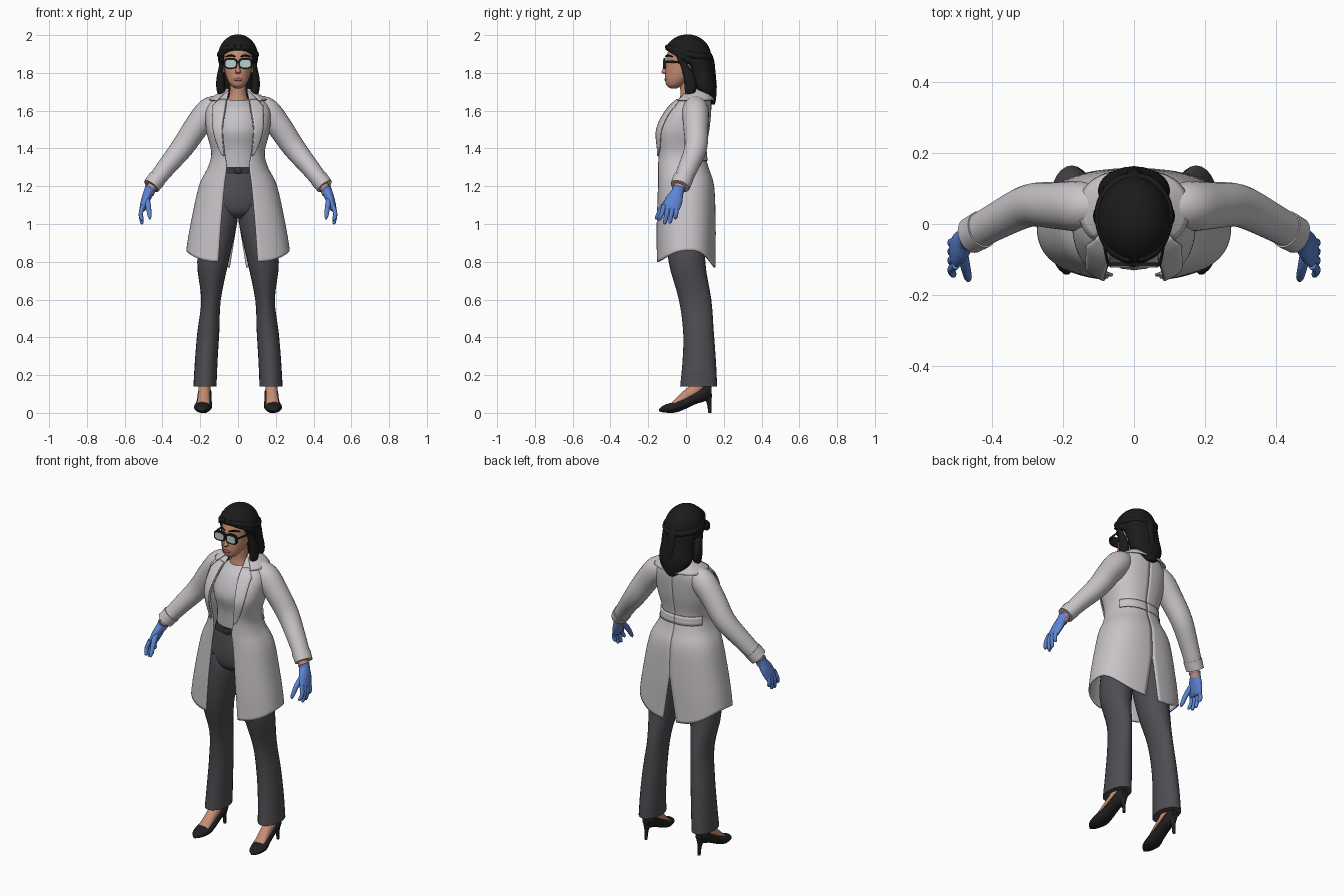
import bpy, bmesh, math
from mathutils import Vector, Matrix

if "Cube" in bpy.data.objects:
    bpy.data.objects.remove(bpy.data.objects["Cube"])


def material(name, *rgb):
    mat = bpy.data.materials.new(name)
    mat.use_nodes = True
    mat.diffuse_color = (*rgb, 1)
    shader = next(n for n in mat.node_tree.nodes if n.type == "BSDF_PRINCIPLED")
    shader.inputs["Base Color"].default_value = (*rgb, 1)
    shader.inputs["Roughness"].default_value = .7
    return mat


COAT = material("coat_grey", .58, .55, .575)
SHIRT = material("shirt_grey", .56, .54, .57)
TROUSER = material("trouser_charcoal", .075, .075, .085)
BELT = material("belt_dark_grey", .035, .035, .04)
HAIR = material("hair_black", .011, .011, .011)
SHOE = material("shoe_black", .014, .014, .015)
SKIN = material("skin_tan", .58, .27, .175)
LIPS = material("lips_rose", .38, .13, .1)
GLOVE = material("glove_blue", .11, .235, .66)
LENS = material("lens_pale_green", .5, .62, .6)


def finish(name, bm, mat, mirror=False, thickness=0):
    bmesh.ops.recalc_face_normals(bm, faces=bm.faces)
    mesh = bpy.data.meshes.new(name)
    bm.to_mesh(mesh)
    bm.free()
    mesh.materials.append(mat)
    for poly in mesh.polygons:
        poly.use_smooth = True
    mesh.set_sharp_from_angle(angle=math.radians(50))
    obj = bpy.data.objects.new(name, mesh)
    bpy.context.collection.objects.link(obj)
    if thickness:
        solid = obj.modifiers.new("Thickness", "SOLIDIFY")
        solid.thickness, solid.offset = thickness, 0
    if mirror:
        obj.modifiers.new("Mirror", "MIRROR").use_mirror_merge = thickness == 0
    return obj


def smooth(rows, n):
    """Catmull-Rom curve through rows of numbers."""
    ext = [rows[0]] + list(rows) + [rows[-1]]
    out = []
    for a, b, c, d in zip(ext, ext[1:], ext[2:], ext[3:]):
        for i in range(n):
            t = i / n
            out.append(tuple(
                q + t * (r - p + t * (2*p - 5*q + 4*r - s + t * (3*(q - r) + s - p))) / 2
                for p, q, r, s in zip(a, b, c, d)))
    return out + [tuple(rows[-1])]


def signed_pow(v, p):
    return math.copysign(abs(v) ** p, v)


def grid_faces(bm, rings, closed):
    for lo, hi in zip(rings, rings[1:]):
        for i in range(len(lo) - (not closed)):
            j = (i + 1) % len(lo)
            bm.faces.new((lo[i], lo[j], hi[j], hi[i]))


def loft(name, rows, mat, axis="z", sides=24, steps=4, power=1, mirror=False):
    """Rows are x, y, z and two radii; rings lie across z, across y or across the path."""
    rows = smooth(rows, steps) if steps > 1 else rows
    centres = [Vector(r[:3]) for r in rows]
    bm = bmesh.new()
    rings = []
    for k, row in enumerate(rows):
        if axis == "z":
            u, v = Vector((1, 0, 0)), Vector((0, 1, 0))
        elif axis == "y":
            u, v = Vector((1, 0, 0)), Vector((0, 0, 1))
        else:
            ref = Vector((0, 0, 1)) if axis == "flat" else Vector((0, 1, 0))
            tangent = centres[min(k + 1, len(rows) - 1)] - centres[max(k - 1, 0)]
            u = tangent.cross(ref).normalized()
            v = u.cross(tangent).normalized()
        angles = [2 * math.pi * i / sides for i in range(sides)]
        rings.append([bm.verts.new(centres[k]
                                   + u * row[3] * signed_pow(math.cos(a), power)
                                   + v * row[4] * signed_pow(math.sin(a), power)) for a in angles])
    grid_faces(bm, rings, True)
    bm.faces.new(rings[0])
    bm.faces.new(rings[-1])
    return finish(name, bm, mat, mirror)


def sheet(name, func, nu, nv, mat, thickness=.008):
    bm = bmesh.new()
    rings = [[bm.verts.new(func(i / nu, j / nv)) for i in range(nu + 1)] for j in range(nv + 1)]
    grid_faces(bm, rings, False)
    return finish(name, bm, mat, True, thickness)


def ball(name, loc, size, mat, mirror=False, cut=None):
    bm = bmesh.new()
    bmesh.ops.create_uvsphere(bm, u_segments=32, v_segments=20, radius=1,
                              matrix=Matrix.Translation(loc) @ Matrix.Diagonal((*size, 1)))
    if cut:
        bmesh.ops.bisect_plane(bm, geom=bm.verts[:] + bm.edges[:] + bm.faces[:],
                               plane_co=cut[0], plane_no=cut[1], clear_inner=True)
    return finish(name, bm, mat, mirror, .012 if cut else 0)


# Coat profile: height, half width, front y, back y, x of the front edge
PROFILE = smooth([(1.71, .062, .01, .11, .048), (1.67, .115, -.03, .125, .055),
                  (1.61, .165, -.095, .13, .065), (1.5, .165, -.157, .12, .08),
                  (1.38, .138, -.152, .1, .07), (1.3, .155, -.15, .115, .06),
                  (1.2, .203, -.15, .145, .072), (1, .247, -.157, .153, .09),
                  (.86, .27, -.157, .153, .1), (.74, .28, -.157, .153, .108)], 8)


def coat_section(z):
    for a, b in zip(PROFILE, PROFILE[1:]):
        if a[0] >= z >= b[0]:
            t = (a[0] - z) / (a[0] - b[0])
            return [p + (q - p) * t for p, q in zip(a, b)][1:]
    return PROFILE[0][1:]


def coat_angle(z, x):
    return math.asin(min(1, x / coat_section(z)[0]) ** 1.2)


def coat_point(z, angle, off=0):
    w, front, back, _ = coat_section(z)
    p = 1 / 1.2
    return Vector(((w + off) * signed_pow(math.sin(angle), p), (front + back) / 2
                   - ((back - front) / 2 + off) * signed_pow(math.cos(angle), p), z))


def coat_body(s, v):
    c = math.cos(math.pi * s)
    hem = .86 - (.06 if c > 0 else .09) * c * c
    z = 1.71 + (hem - 1.71) * v
    start = coat_angle(z, coat_section(z)[3])
    end = math.pi - coat_angle(z, max(0, 1.04 - z) * .16)
    return coat_point(z, start + (end - start) * s)


def lapel(s, v):
    z = 1.66 - .3 * v
    edge = coat_section(z)[3]
    width = .065 * min(1, .5 + v * 4) * (1 - v) ** .6 + .003
    return coat_point(z, coat_angle(z, edge + width * s), .01)


def collar(s, v):
    return coat_point(1.715 - .06 * v, .75 + (math.pi - .75) * s, .004 + .018 * v)


def back_belt(s, v):
    return coat_point(1.385 - .05 * v, 2 + (math.pi - 2) * s, .007)


sheet("coat_body", coat_body, 40, 60, COAT)
sheet("coat_lapels", lapel, 6, 24, COAT, .007)
sheet("coat_collar", collar, 20, 6, COAT)
sheet("coat_back_belt", back_belt, 16, 3, COAT)

# Sleeves, wrists and gloves
loft("sleeves", [(.09, .05, 1.635, .05, .05), (.15, .05, 1.6, .07, .07), (.22, .052, 1.515, .066, .066),
                 (.295, .052, 1.405, .06, .06), (.38, .012, 1.3, .05, .053),
                 (.455, -.03, 1.205, .043, .048)], COAT, "path", mirror=True)
loft("sleeve_cuffs", [(.428, -.015, 1.24, .049, .054), (.459, -.032, 1.2, .046, .052)],
     COAT, "path", steps=1, mirror=True)
loft("wrists", [(.44, -.025, 1.23, .028, .032), (.472, -.045, 1.16, .026, .03)], SKIN, "path", mirror=True)
loft("glove_palms", [(.463, -.04, 1.188, .032, .036), (.472, -.045, 1.17, .027, .032),
                     (.488, -.062, 1.13, .024, .045), (.503, -.08, 1.085, .018, .045),
                     (.506, -.083, 1.07, .01, .036)], GLOVE, "path", mirror=True)
for finger, base, tip, low in (("index", -.115, -.142, 1.018), ("middle", -.093, -.112, 1),
                               ("ring", -.071, -.084, 1.003), ("little", -.05, -.056, 1.025)):
    mid = (base + tip) / 2
    loft("glove_" + finger + "_fingers", [(.502, base, 1.1, .012, .013), (.515, mid, 1.055, .011, .012),
                                          (.509, tip, low + .008, .009, .01), (.507, tip, low, .003, .003)],
         GLOVE, "path", sides=12, mirror=True)
loft("glove_thumbs", [(.485, -.075, 1.14, .016, .018), (.475, -.12, 1.095, .014, .015),
                      (.468, -.15, 1.045, .011, .011), (.467, -.16, 1.025, .004, .004)],
     GLOVE, "path", sides=12, mirror=True)

# Shirt, belt and trousers
loft("shirt", [(0, .035, 1.665, .052, .05), (0, .03, 1.645, .075, .075), (0, .01, 1.6, .115, .1),
               (0, -.015, 1.5, .13, .115), (0, -.01, 1.4, .115, .098), (0, 0, 1.28, .12, .098)], SHIRT)
loft("belt", [(0, 0, 1.302, .122, .104), (0, 0, 1.265, .133, .109)], BELT, steps=1, sides=40)
ball("belt_buckle", (0, -.108, 1.283), (.022, .007, .017), BELT)
loft("trouser_hips", [(0, 0, 1.285, .122, .1), (0, 0, 1.2, .15, .112), (0, 0, 1.12, .165, .115),
                      (0, 0, 1.06, .13, .1), (0, 0, 1.03, .05, .06)], TROUSER)
loft("trouser_legs", [(.085, 0, 1.12, .075, .1), (.094, 0, 1.02, .092, .108), (.133, .005, .8, .083, .097),
                      (.143, .048, .6, .052, .086), (.157, .066, .43, .058, .081),
                      (.168, .07, .28, .06, .088), (.175, .067, .14, .061, .098)], TROUSER, mirror=True)

# Feet and heeled shoes
loft("feet", [(.184, -.065, .045, .034, .014), (.18, 0, .088, .032, .03),
              (.178, .06, .135, .032, .036), (.177, .07, .2, .034, .036)], SKIN, "path", mirror=True)
loft("shoes", [(.19, -.142, .014, .006, .006), (.189, -.115, .022, .032, .02),
               (.186, -.06, .03, .047, .029), (.18, -.01, .05, .042, .032),
               (.178, .05, .082, .037, .036), (.176, .1, .104, .036, .042),
               (.176, .134, .115, .02, .03)], SHOE, "y", mirror=True)
loft("shoe_heels", [(.176, .112, .1, .026, .026), (.176, .122, .05, .011, .012),
                    (.176, .127, 0, .008, .009)], SHOE, sides=12, mirror=True)

# Head, neck and face
loft("neck", [(0, .03, 1.6, .085, .07), (0, .025, 1.66, .055, .058), (0, .02, 1.7, .044, .05),
              (0, .015, 1.8, .044, .05)], SKIN)
loft("head", [(0, -.065, 1.718, .014, .015), (0, -.06, 1.732, .036, .042), (0, -.045, 1.76, .054, .065),
              (0, -.02, 1.8, .068, .09), (0, 0, 1.85, .077, .106), (0, .006, 1.9, .08, .105),
              (0, .01, 1.95, .067, .085), (0, .01, 1.985, .025, .03)], SKIN, sides=32)
loft("nose", [(0, -.098, 1.86, .008, .01), (0, -.112, 1.815, .012, .014), (0, -.112, 1.803, .015, .018),
              (0, -.105, 1.794, .008, .01)], SKIN, sides=16)
ball("ears", (.078, .008, 1.825), (.01, .02, .032), SKIN, True)
ball("lips", (0, -.105, 1.765), (.024, .009, .009), LIPS)
loft("eyebrows", [(.014, -.107, 1.886, .004, .004), (.04, -.098, 1.893, .005, .005),
                  (.064, -.07, 1.886, .003, .003)], HAIR, "flat", sides=8, mirror=True)

# Glasses
loft("glasses_rims", [(.039, -.108, 1.85, .037, .029), (.039, -.12, 1.85, .037, .029)],
     HAIR, "y", sides=32, steps=1, power=.65, mirror=True)
loft("glasses_lenses", [(.039, -.117, 1.849, .028, .02), (.039, -.122, 1.849, .028, .02)],
     LENS, "y", sides=32, steps=1, power=.65, mirror=True)
ball("glasses_bridge", (0, -.115, 1.858), (.012, .006, .005), HAIR)
loft("glasses_temples", [(.073, -.112, 1.86, .004, .006), (.083, -.06, 1.858, .004, .006),
                         (.084, .02, 1.852, .004, .005)], HAIR, "flat", sides=8, mirror=True)

# Hair: crown cut at the hairline, long back, twisted strands, side locks and tail
ball("hair_crown", (0, .008, 1.885), (.1, .12, .113), HAIR,
     cut=((0, -.11, 1.925), (0, .6, 1)))
loft("hair_back", [(0, .135, 1.632, .02, .018), (0, .122, 1.665, .065, .037), (0, .098, 1.72, .1, .064),
                   (0, .078, 1.8, .098, .07), (0, .045, 1.88, .1, .09), (0, .02, 1.95, .08, .085)], HAIR)
loft("hair_strands", [(.012, -.102, 1.938, .01, .012), (.06, -.075, 1.928, .014, .016),
                      (.094, -.01, 1.905, .013, .017), (.093, .06, 1.89, .013, .017),
                      (.05, .118, 1.885, .014, .017), (0, .13, 1.88, .014, .018)],
     HAIR, "flat", sides=12, mirror=True)
loft("hair_locks", [(.08, -.035, 1.895, .01, .018), (.089, -.005, 1.83, .013, .02),
                    (.093, .02, 1.76, .022, .032), (.088, .022, 1.7, .022, .028),
                    (.07, .01, 1.65, .005, .006)], HAIR, "path", sides=14, mirror=True)
loft("hair_tail", [(0, .108, 1.92, .02, .014), (0, .13, 1.87, .026, .018), (0, .137, 1.8, .024, .02),
                   (0, .152, 1.72, .012, .012)], HAIR, "path", sides=14)
